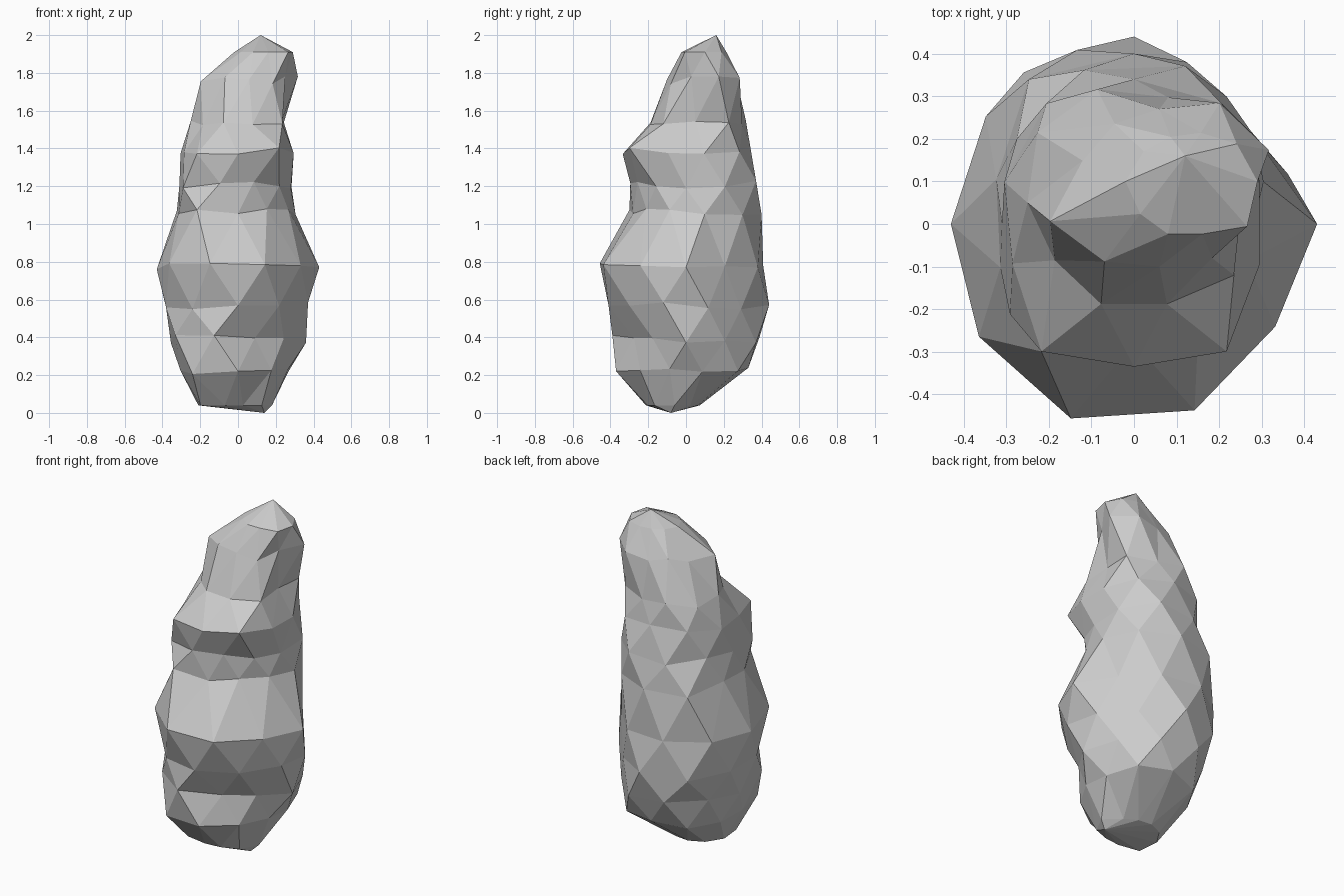
import bpy, bmesh, math, random

if "Cube" in bpy.data.objects:
    bpy.data.objects.remove(bpy.data.objects["Cube"])

random.seed(11)
SIDES = 10

# Cross-sections from bottom to top: height, centre x, centre y, radii around
SECTIONS = [
    (0.04, -0.02, -0.06, (.20, .14, .13, .14, .16, .19, .22, .16, .15, .18)),
    (0.22, 0, 0, (.28, .34, .33, .33, .31, .32, .41, .37, .30, .28)),
    (0.39, 0, 0, (.36, .35, .39, .41, .37, .355, .41, .41, .29, .30)),
    (0.57, 0, 0, (.38, .36, .44, .44, .40, .40, .41, .41, .37, .39)),
    (0.77, 0, 0, (.43, .35, .40, .43, .43, .43, .45, .48, .46, .41)),
    (1.06, 0, 0, (.32, .37, .40, .42, .34, .33, .37, .28, .26, .28)),
    (1.21, 0, 0, (.28, .35, .39, .38, .34, .31, .36, .31, .27, .27)),
    (1.39, 0, 0, (.31, .35, .34, .35, .32, .30, .37, .335, .37, .31)),
    (1.54, 0, .05, (.23, .30, .26, .28, .28, .25, .23, .25, .25, .29)),
    (1.76, .06, .09, (.27, .24, .18, .18, .19, .27, .22, .19, .21, .20)),
    (1.91, .12, .10, (.17, .15, .12, .11, .12, .14, .13, .13, .13, .18)),
]
JITTER = 0.022

bm = bmesh.new()

# Staggered rings, each point nudged up or down for a chipped look
rings = []
for level, (z, cx, cy, radii) in enumerate(SECTIONS):
    inner = 0 < level < len(SECTIONS) - 1
    ring = []
    for k, r in enumerate(radii):
        a = 2 * math.pi * (k + 0.5 * (level % 2)) / SIDES
        dz = random.uniform(-JITTER, JITTER) if inner else 0
        ring.append(bm.verts.new((cx + r * math.cos(a), cy + r * math.sin(a), z + dz)))
    rings.append(ring)

# Triangular facets between neighbouring rings
for level in range(len(rings) - 1):
    low, high = rings[level], rings[level + 1]
    for k in range(SIDES):
        n = (k + 1) % SIDES
        if level % 2 == 0:
            bm.faces.new((low[k], low[n], high[k]))
            bm.faces.new((low[n], high[n], high[k]))
        else:
            bm.faces.new((low[k], high[n], high[k]))
            bm.faces.new((low[k], low[n], high[n]))

# Peak and foot close the ends
peak = bm.verts.new((0.12, 0.16, 2.0))
foot = bm.verts.new((0.14, -0.08, 0.0))
for k in range(SIDES):
    n = (k + 1) % SIDES
    bm.faces.new((rings[-1][k], rings[-1][n], peak))
    bm.faces.new((rings[0][n], rings[0][k], foot))

bmesh.ops.recalc_face_normals(bm, faces=bm.faces)
mesh = bpy.data.meshes.new("tall_rock")
bm.to_mesh(mesh)
bm.free()
bpy.context.collection.objects.link(bpy.data.objects.new("tall_rock", mesh))
